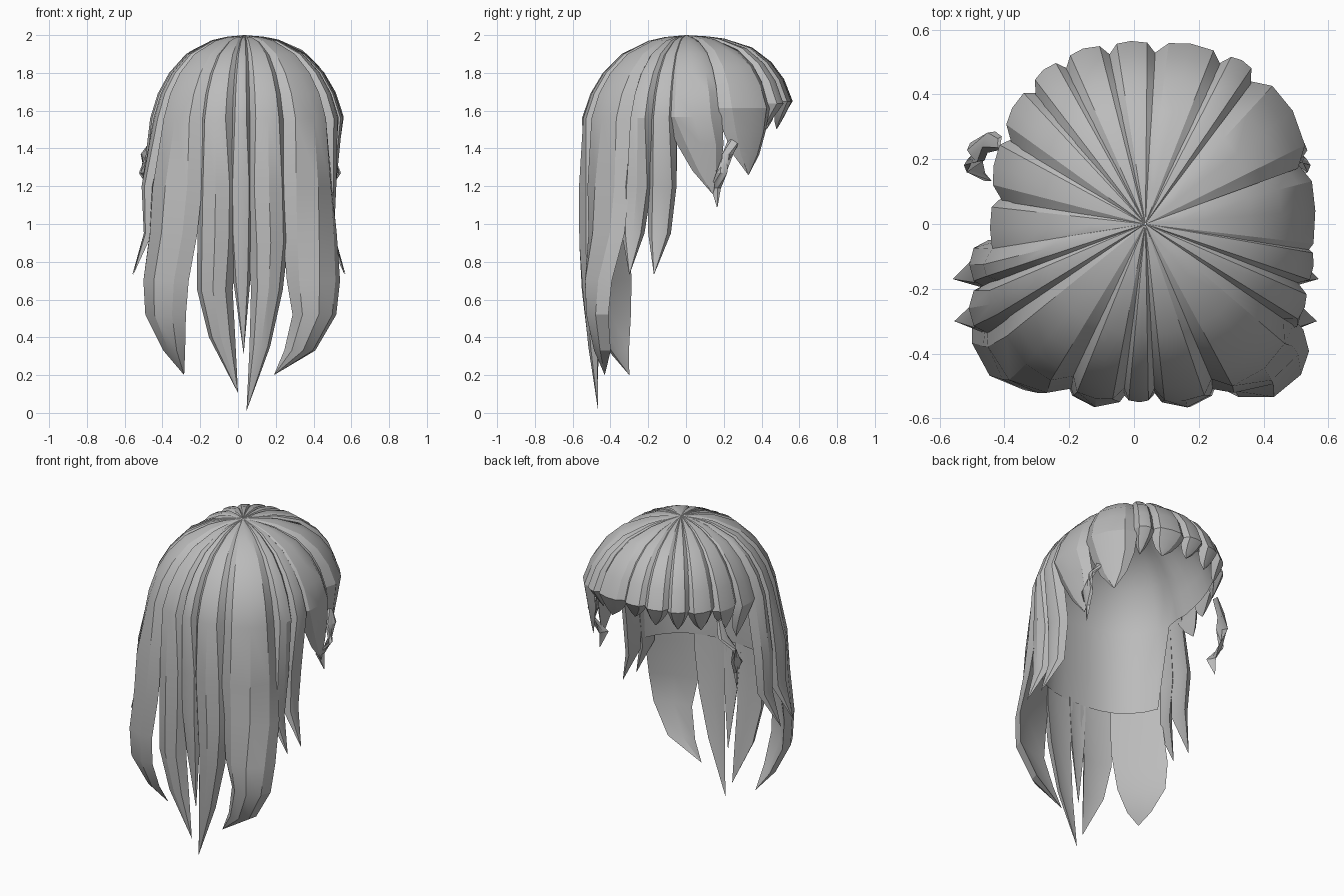
import bpy
import bmesh
from math import sin, cos, radians

if "Cube" in bpy.data.objects:
    bpy.data.objects.remove(bpy.data.objects["Cube"])

mat = bpy.data.materials.new("hair_grey")
mat.use_nodes = True
GREY = (0.5, 0.5, 0.5, 1)
mat.diffuse_color = GREY
mat.node_tree.nodes["Principled BSDF"].inputs["Base Color"].default_value = GREY

CROWN_X = 0.035
# Crown dome: share of the outline radius, height
CAP = [(0.005, 2), (0.2, 1.99), (0.36, 1.97), (0.62, 1.9), (0.8, 1.8), (0.92, 1.69), (1, 1.56)]


def outline(a):
    """Radius of the rounded-square hair outline at an angle in degrees."""
    c, s = cos(radians(a)), sin(radians(a))
    half_x = 0.52 if c > 0 else 0.475 if s > -0.2 else 0.5
    half_y = 0.56 if s > 0 else 0.545
    return (abs(c / half_x) ** 2.5 + abs(s / half_y) ** 2.5) ** (-1 / 2.5)


def polar(a, f, z):
    r = outline(a) * f
    return (CROWN_X + r * cos(radians(a)), r * sin(radians(a)), z)


def cap_height(a, f, z):
    return z + 0.09 * f * f * max(0, sin(radians(a)))


def finish(name, rows, closed):
    """Skin rows of points into a mesh; closed rows form a tube."""
    bm = bmesh.new()
    grid = [[bm.verts.new(p) for p in row] for row in rows]
    n = len(rows[0])
    for low, high in zip(grid, grid[1:]):
        for i in range(n if closed else n - 1):
            j = (i + 1) % n
            bm.faces.new((low[i], high[i], high[j], low[j]))
    if closed:
        bm.faces.new(grid[0])
        bm.faces.new(grid[-1])
    bmesh.ops.remove_doubles(bm, verts=bm.verts, dist=0.0005)
    bmesh.ops.recalc_face_normals(bm, faces=bm.faces)
    mesh = bpy.data.meshes.new(name)
    bm.to_mesh(mesh)
    bm.free()
    obj = bpy.data.objects.new(name, mesh)
    bpy.context.collection.objects.link(obj)
    mesh.materials.append(mat)
    bpy.ops.object.select_all(action="DESELECT")
    obj.select_set(True)
    bpy.context.view_layer.objects.active = obj
    bpy.ops.object.shade_smooth_by_angle(angle=radians(25))


def section(a0, a1, f, z, depth):
    """Raised section across a lock between two angles around the crown."""
    span = a1 - a0
    mid = (a0 + a1) / 2
    z = cap_height(mid, f, z)
    low = z - 0.04 * f * (1 - f)
    edge = f * (1 - depth * f)
    return [polar(a0 - 1, edge, low), polar(a0 + span * 0.16, f, z), polar(mid, f * 1.01, z),
            polar(a1 - span * 0.2, f, z), polar(a1 + 1, edge, low), polar(mid, edge, low)]


def strip(x, y, z, w, n):
    """Raised section of half width w whose face points to angle n."""
    c, s = cos(radians(n)), sin(radians(n))
    d = min(0.06, w * 0.6)
    return [(x - s * k * w - c * e * d, y + c * k * w - s * e * d, z)
            for k, e in ((-1, 1), (-0.68, 0), (0, -w * 4), (0.68, 0), (1, 1), (0, 0.7))]


def long_lock(name, a0, a1, tail):
    rows = [section(a0, a1, f, z, 0.09) for f, z in CAP]
    finish(name, rows + [strip(*row) for row in tail], True)


def bang(name, a0, a1, tip_a, tip_z, tip_f):
    """Short lock that narrows to a tip at the given angle and height."""
    rows = [section(a0, a1, f, z, 0.07) for f, z in CAP]
    mid = (a0 + a1) / 2
    end = cap_height(mid, *CAP[-1])
    for t, keep in ((0.35, 0.9), (0.7, 0.55), (1, 0.01)):
        centre = mid + (tip_a - mid) * t
        half = (a1 - a0) / 2 * keep
        f = 1 + (tip_f - 1) * t
        z = end + (tip_z - end) * t
        rows.append([polar(centre + k * half, f * (1 - e * keep), z) for k, e in
                     ((-1, 0.07), (-0.6, 0), (0, -0.01), (0.6, 0), (1, 0.07), (0, 0.07))])
    finish(name, rows, True)


# Long locks hanging down to the tips: x, y, z, half width, facing angle
long_lock("long_lock_outer_right", 214, 245,
          [(-0.36, -0.45, 1.2, 0.17, 232), (-0.38, -0.45, 0.95, 0.165, 230),
           (-0.42, -0.44, 0.7, 0.16, 228), (-0.42, -0.43, 0.52, 0.14, 228),
           (-0.36, -0.38, 0.33, 0.07, 228), (-0.285, -0.3, 0.2, 0, 228)])
long_lock("long_lock_inner_right", 245, 263,
          [(-0.115, -0.54, 1.2, 0.105, 262), (-0.12, -0.54, 0.9, 0.105, 262),
           (-0.13, -0.53, 0.65, 0.095, 262), (-0.09, -0.51, 0.4, 0.07, 262),
           (0, -0.47, 0.105, 0, 262)])
long_lock("long_lock_middle", 263, 273,
          [(0.015, -0.53, 1.2, 0.065, 270), (0.015, -0.53, 0.95, 0.06, 270),
           (0.02, -0.51, 0.7, 0.045, 270), (0.03, -0.47, 0.31, 0, 270)])
long_lock("long_lock_inner_left", 273, 293,
          [(0.16, -0.54, 1.2, 0.11, 278), (0.17, -0.54, 0.9, 0.105, 278),
           (0.16, -0.53, 0.65, 0.085, 278), (0.12, -0.51, 0.35, 0.055, 278),
           (0.045, -0.465, 0.01, 0, 278)])
long_lock("long_lock_outer_left", 293, 326,
          [(0.4, -0.45, 1.2, 0.17, 308), (0.41, -0.46, 0.95, 0.165, 300),
           (0.42, -0.5, 0.7, 0.15, 290), (0.42, -0.5, 0.52, 0.12, 285),
           (0.34, -0.47, 0.33, 0.085, 285), (0.19, -0.43, 0.2, 0, 285)])

# Flared side locks, on both sides
SIDE = {"rear": (326, 339, [(0.505, -0.26, 1.2, 0.08), (0.5, -0.28, 0.95, 0.06), (0.565, -0.3, 0.73, 0)]),
        "fore": (339, 353, [(0.505, -0.125, 1.2, 0.075), (0.5, -0.14, 0.95, 0.06), (0.57, -0.17, 0.73, 0)])}
for place, (a0, a1, tail) in SIDE.items():
    long_lock("side_lock_left_" + place, a0, a1, [(*row, 0) for row in tail])
    long_lock("side_lock_right_" + place, 540 - a1, 540 - a0,
              [(0.01 - x, y, z, w, 180) for x, y, z, w in tail])

# Bangs around the face: start angle, end angle, tip angle, tip height, tip radius share
BANGS = [(-12, 21, 17, 1.16, 0.9), (21, 54, 40, 1.26, 0.9), (54, 65, 57, 1.5, 0.84),
         (65, 87, 72, 1.5, 0.88), (87, 102, 92, 1.54, 0.88), (102, 117, 108, 1.52, 0.9),
         (117, 130, 123, 1.5, 0.9), (130, 148, 139, 1.48, 0.9), (148, 170, 160, 1.45, 0.92),
         (170, 193, 172, 1.36, 0.92)]
for i, spec in enumerate(BANGS):
    bang("bang_%d" % (i + 1), *spec)

# Thin twisted strands beside the face
STRAND = [(0.43, 0.25, 1.54, 0.02, 0), (0.47, 0.26, 1.44, 0.035, 20), (0.51, 0.21, 1.37, 0.035, -40),
          (0.52, 0.2, 1.27, 0.035, 40), (0.48, 0.15, 1.19, 0.03, -30), (0.49, 0.165, 1.09, 0.002, 0)]
for side, sign in (("left", 1), ("right", -1)):
    rows = [[(0.01 + sign * px, py, pz) for px, py, pz in strip(*p)] for p in STRAND]
    finish("face_strand_" + side, rows, True)

# Smooth inner lining: a dome that runs on into a hanging curtain behind the long locks
around = range(0, 361, 10)
lining = [[polar(a, f * 0.9, cap_height(a, f, z) - 0.03) for a in around] for f, z in CAP]
for f, z in ((0.89, 1.2), (0.91, 1)):
    lining.append([polar(a, f, z) if 205 < a < 335 else rim for a, rim in zip(around, lining[-1])])
finish("inner_lining", lining, False)
